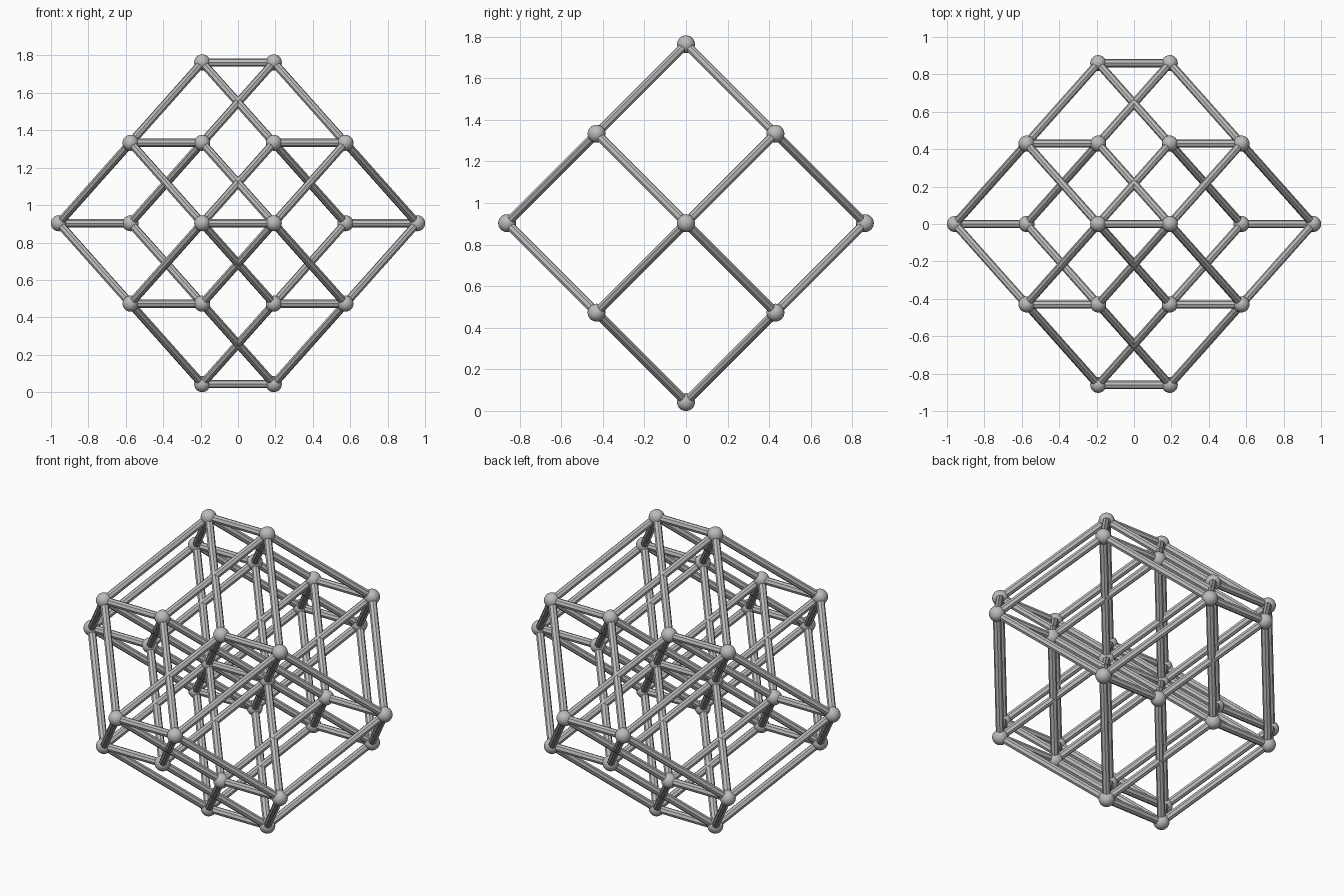
import bpy
import bmesh
from itertools import product
from mathutils import Vector, Matrix

cube = bpy.data.objects.get("Cube")
if cube:
    bpy.data.objects.remove(cube, do_unlink=True)

STEP_X, STEP_YZ = 0.383, 0.43
BALL_R, STRUT_R = 0.043, 0.022
CENTRE = Vector((0, 0, 2 * STEP_YZ + BALL_R))

grey = bpy.data.materials.new("grey")
grey.use_nodes = True
grey.diffuse_color = (0.5, 0.5, 0.5, 1)
grey.node_tree.nodes["Principled BSDF"].inputs["Base Color"].default_value = grey.diffuse_color


def finish(bm, name):
    mesh = bpy.data.meshes.new(name)
    bm.to_mesh(mesh)
    bm.free()
    mesh.materials.append(grey)
    obj = bpy.data.objects.new(name, mesh)
    bpy.context.collection.objects.link(obj)
    return obj


# Five edge directions of the lattice: one straight, four diagonal
directions = [Vector((STEP_X, 0, 0))]
directions += [Vector((STEP_X, sy * STEP_YZ, sz * STEP_YZ))
               for sy, sz in product((-1, 1), repeat=2)]


def corner(signs):
    point = sum((d * (s / 2) for d, s in zip(directions, signs)), CENTRE.copy())
    return tuple(round(c, 4) + 0.0 for c in point)


# Every sign choice is a joint; flipping one sign gives a strut
joints, links = {}, {}
for signs in product((-1, 1), repeat=len(directions)):
    start = corner(signs)
    joints[start] = True
    for i, s in enumerate(signs):
        if s < 0:
            links[start, corner(signs[:i] + (1,) + signs[i + 1:])] = True

# Ball joints
bm = bmesh.new()
for p in joints:
    bmesh.ops.create_uvsphere(bm, u_segments=24, v_segments=14, radius=BALL_R,
                              matrix=Matrix.Translation(p))
for face in bm.faces:
    face.smooth = True
finish(bm, "ball_joints")

# Faceted struts
bm = bmesh.new()
for start, end in links:
    a, b = Vector(start), Vector(end)
    axis = b - a
    turn = axis.to_track_quat('Z', 'Y').to_matrix().to_4x4()
    bmesh.ops.create_cone(bm, cap_ends=True, segments=8,
                          radius1=STRUT_R, radius2=STRUT_R, depth=axis.length,
                          matrix=Matrix.Translation((a + b) / 2) @ turn)
finish(bm, "struts")
